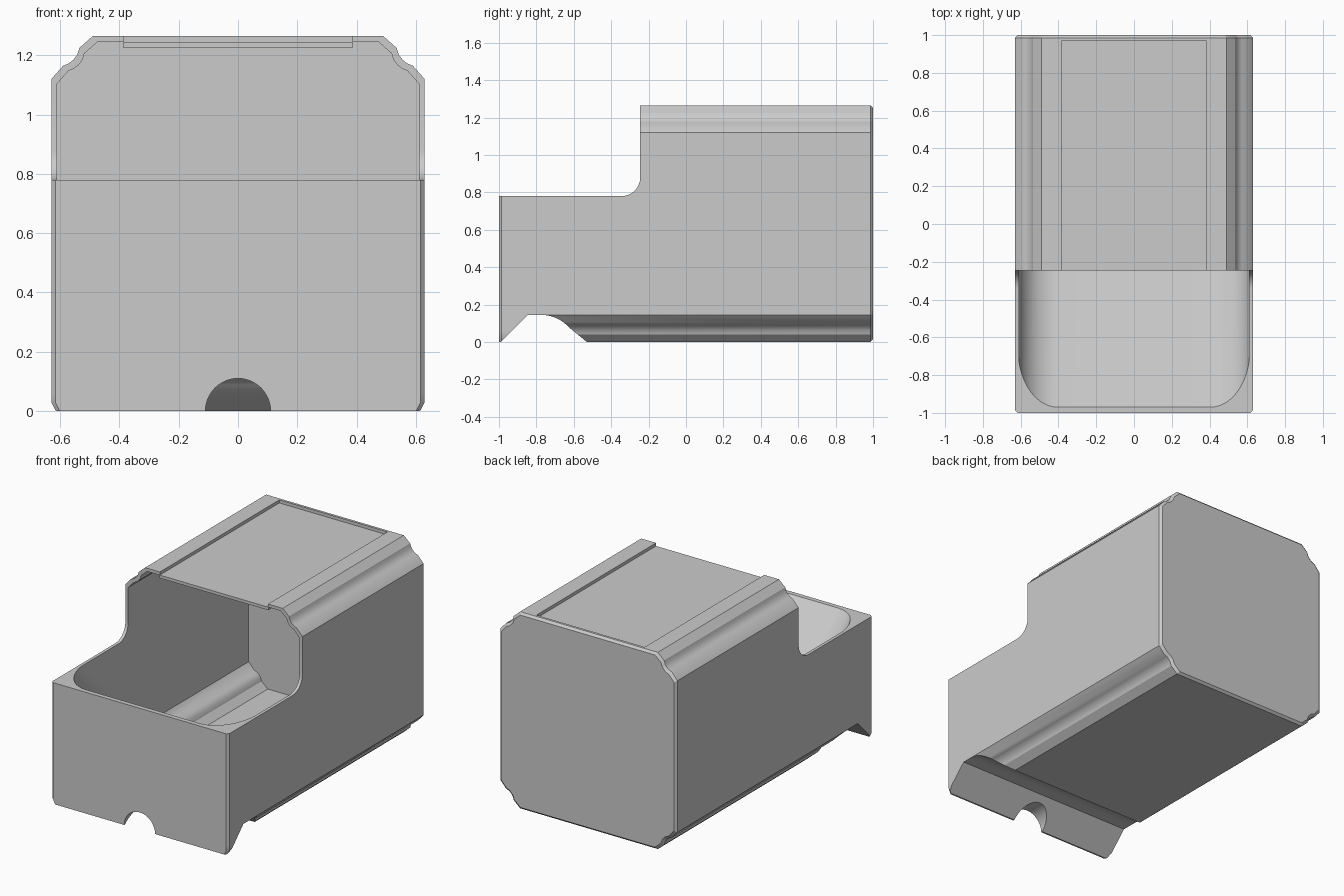
import bpy, bmesh, math

cube = bpy.data.objects.get("Cube")
if cube:
    bpy.data.objects.remove(cube, do_unlink=True)

grey = bpy.data.materials.new("plain_grey")
grey.use_nodes = True
grey.diffuse_color = (0.6, 0.6, 0.6, 1)
grey.node_tree.nodes["Principled BSDF"].inputs["Base Color"].default_value = (0.6, 0.6, 0.6, 1)

HEIGHT, MID = 1.265, 0.6325


def loft(name, sections):
    """Closed solid through rings of equal point count."""
    bm = bmesh.new()
    rings = [[bm.verts.new(p) for p in s] for s in sections]
    n = len(rings[0])
    for a, b in zip(rings, rings[1:]):
        for i in range(n):
            j = (i + 1) % n
            bm.faces.new((a[i], a[j], b[j], b[i]))
    bm.faces.new(rings[0][::-1])
    bm.faces.new(rings[-1])
    bmesh.ops.recalc_face_normals(bm, faces=bm.faces)
    mesh = bpy.data.meshes.new(name)
    bm.to_mesh(mesh)
    bm.free()
    mesh.materials.append(grey)
    obj = bpy.data.objects.new(name, mesh)
    bpy.context.collection.objects.link(obj)
    return obj


def side_prism(name, yz, half=1.0):
    return loft(name, [[(x, y, z) for y, z in yz] for x in (-half, half)])


def section(y, half_xz, inset=0.0):
    """Ring at depth y, mirrored across x, optionally inset about the centre."""
    sx, sz = 1 - inset / 0.63, 1 - inset / MID
    ring = half_xz + [(-x, z) for x, z in reversed(half_xz)]
    return [(x * sx, y, MID + (z - MID) * sz) for x, z in ring]


def boolean(target, cutter, operation="DIFFERENCE"):
    mod = target.modifiers.new("cut", "BOOLEAN")
    mod.operation, mod.object, mod.solver = operation, cutter, "EXACT"
    bpy.context.view_layer.objects.active = target
    bpy.ops.object.modifier_apply(modifier=mod.name)
    bpy.data.objects.remove(cutter, do_unlink=True)


def arc(cy, cz, ry, rz, start, end, steps=8):
    angles = [math.radians(start + (end - start) * i / steps) for i in range(steps + 1)]
    return [(cy + ry * math.cos(a), cz + rz * math.sin(a)) for a in angles]


# Corner with a chamfer and a small groove, from side wall to bottom
corner = [(0.63, 0.145), (0.59, 0.1), (0.572, 0.093), (0.555, 0.08),
          (0.542, 0.062), (0.535, 0.04), (0.49, 0)]
square = [(0.63, 0.145), (0.63, 0.12), (0.63, 0.09), (0.63, 0.06),
          (0.63, 0.03), (0.615, 0), (0.49, 0)]
top = [(x, HEIGHT - z) for x, z in corner]
grooved = corner[::-1] + top
boxed = square[::-1] + top

# Outer shell with chamfered ends
bin_body = loft("bin_body", [
    [(x * 0.978, y, z) for x, y, z in section(-1, boxed)],
    section(-0.986, boxed), section(-0.84, boxed),
    section(-0.80, grooved), section(0.986, grooved),
    section(1, grooved, 0.014)])

# Hollow, with a rounded ramp rising to the front rim
ceiling = [(0.4, HEIGHT), (0.4, HEIGHT - 0.02)]
inside = grooved + ceiling
cavity = loft("cavity", [section(y, inside, 0.02) for y in (-1.9, 0.98)])
front_curve = arc(0.403, -0.67, 0.21, 0.3, 0, -90, 14)
outline = [(0.613, 3)] + front_curve
outline += [(-x, y) for x, y in reversed(outline)]
ramp = loft("ramp", [[(x, y + 0.78 - z, z) for x, y in outline] for z in (-0.1, 1.4)])
boolean(cavity, ramp, "INTERSECT")
boolean(bin_body, cavity)

# Open front above the low rim
opening = [(-2, 0.78)] + arc(-0.345, 0.88, 0.1, 0.1, -90, 0) + [(-0.245, 2), (-2, 2)]
boolean(bin_body, side_prism("front_opening", opening))

# Underside groove behind the front lip
hook = [(-1.0, -0.01), (-0.845, 0.145)] + arc(-0.775, -0.055, 0.2, 0.2, 90, 42)
hook += [(-0.53, 0), (-0.52, -0.01)]
boolean(bin_body, side_prism("lip_groove", hook))

# Half-round notch in the lip
notch = [[(x, y, z) for x, z in arc(0, 0, 0.11, 0.11, 0, 180, 24) + [(-0.11, -0.1), (0.11, -0.1)]]
         for y in (-1.1, -0.8)]
boolean(bin_body, loft("lip_notch", notch))

# Shallow label recess on top
recess = [(-0.5, 1.245), (0.97, 1.245), (0.97, 1.5), (-0.5, 1.5)]
boolean(bin_body, side_prism("top_recess", recess, 0.385))

bpy.ops.object.select_all(action="DESELECT")
bin_body.select_set(True)
bpy.context.view_layer.objects.active = bin_body
bpy.ops.object.shade_smooth_by_angle(angle=math.radians(28))
